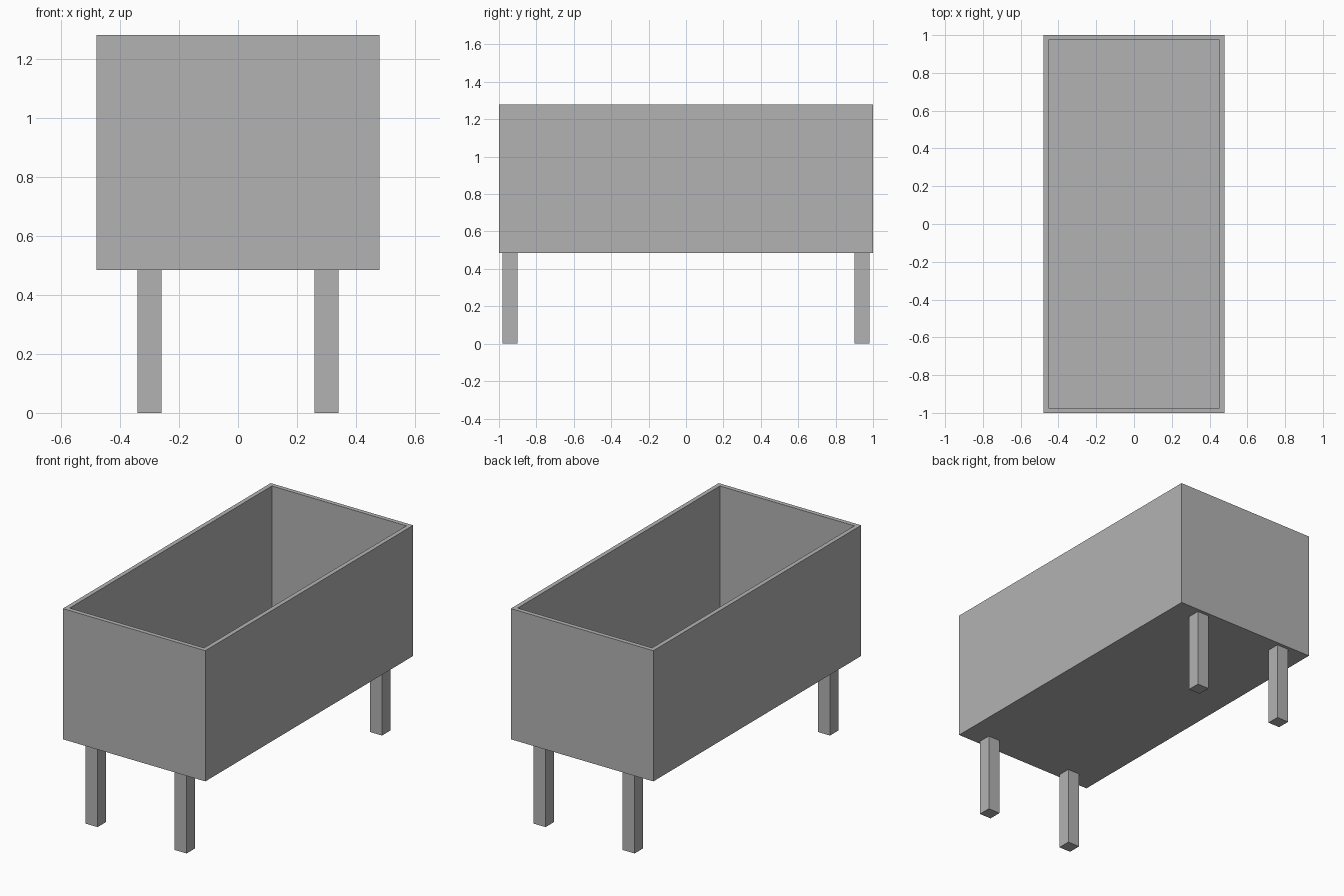
import bpy
import bmesh
from mathutils import Vector

default = bpy.data.objects.get("Cube")
if default:
    bpy.data.objects.remove(default, do_unlink=True)

grey = bpy.data.materials.new("plain grey")
grey.use_nodes = True
COLOUR = (0.45, 0.45, 0.45, 1)
grey.diffuse_color = COLOUR
grey.node_tree.nodes["Principled BSDF"].inputs["Base Color"].default_value = COLOUR

HALF_X, HALF_Y = 0.48, 1.0
BOTTOM, TOP = 0.484, 1.28
WALL = 0.038


def add_box(name, low, high, hollow=False):
    """Axis-aligned box between two corners, optionally open at the top."""
    low, high = Vector(low), Vector(high)
    bm = bmesh.new()
    bmesh.ops.create_cube(bm, size=1)
    for v in bm.verts:
        v.co = (low + high) / 2 + v.co * (high - low)
    if hollow:
        # Inset the top for the rim, then sink it to form the basin
        bm.normal_update()
        top = max(bm.faces, key=lambda f: f.normal.z)
        bmesh.ops.inset_region(bm, faces=[top], thickness=WALL)
        basin = bmesh.ops.extrude_discrete_faces(bm, faces=[top])["faces"][0]
        for v in basin.verts:
            v.co.z = low.z + WALL
        bmesh.ops.recalc_face_normals(bm, faces=bm.faces)
    mesh = bpy.data.meshes.new(name)
    bm.to_mesh(mesh)
    bm.free()
    mesh.materials.append(grey)
    obj = bpy.data.objects.new(name, mesh)
    bpy.context.collection.objects.link(obj)
    return obj


# Open trough
add_box("planter_box", (-HALF_X, -HALF_Y, BOTTOM), (HALF_X, HALF_Y, TOP), hollow=True)

# Four square legs
LEG_X, LEG_Y, LEG_HALF = 0.30, 0.94, 0.04
for side, sx in (("right", -1), ("left", 1)):
    for end, sy in (("front", -1), ("back", 1)):
        x, y = sx * LEG_X, sy * LEG_Y
        add_box(f"{end}_{side}_leg",
                (x - LEG_HALF, y - LEG_HALF, 0),
                (x + LEG_HALF, y + LEG_HALF, BOTTOM))
